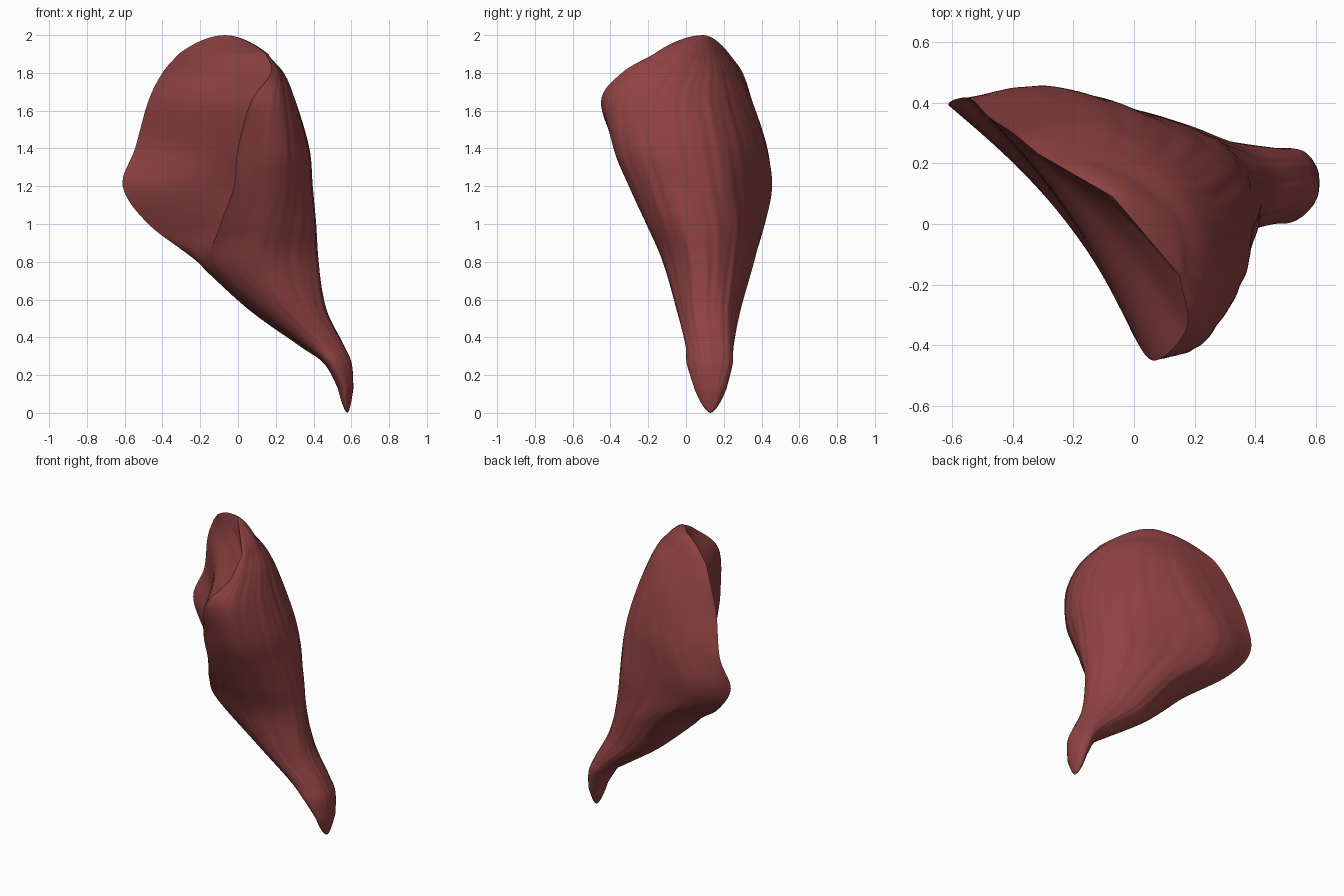
import bpy, bmesh, math
from mathutils import Vector

if "Cube" in bpy.data.objects:
    bpy.data.objects.remove(bpy.data.objects["Cube"])

# Horizontal sections, bottom to top: z, then six x,y points:
# back-left edge, front edge, front-right, right, back-right, back
ROWS = [
    (0.13, .53, .17, .54, .07, .57, .045, .607, .10, .605, .18, .565, .215),
    (0.26, .46, .18, .47, .03, .53, .01, .60, .09, .58, .215, .52, .245),
    (0.36, .32, .18, .36, .03, .46, .00, .555, .08, .53, .22, .42, .25),
    (0.55, .055, .20, .12, .02, .28, -.05, .455, .05, .42, .22, .20, .29),
    (0.80, -.215, .19, -.13, -.04, .16, -.12, .42, .04, .32, .25, .00, .36),
    (1.00, -.475, .335, -.09, -.18, .20, -.20, .41, .00, .28, .27, -.20, .415),
    (1.20, -.61, .39, -.02, -.295, .24, -.28, .39, -.05, .29, .24, -.25, .45),
    (1.40, -.545, .415, .00, -.37, .24, -.36, .375, -.10, .27, .21, -.14, .415),
    (1.65, -.475, .35, .07, -.45, .23, -.38, .305, -.12, .21, .155, -.10, .33),
    (1.80, -.40, .30, .175, -.34, .22, -.26, .235, -.05, .12, .15, -.12, .26),
    (1.90, -.315, .23, .15, -.17, .16, -.12, .13, .02, .01, .14, -.16, .21),
]
SEG, STEP = 24, 8


def catmull(a, b, c, d, t):
    return 0.5 * (2 * b + (c - a) * t + (2 * a - 5 * b + 4 * c - d) * t * t
                  + (3 * b - a - 3 * c + d) * t ** 3)


def ring(p, z):
    """One closed outline: hollow inner face and curved outer belly, rounding off low down."""
    w = min(1, max(0, (0.95 - z) / 0.22))
    w = w * w * (3 - 2 * w)
    hollow = Vector((p[0].y - p[1].y, p[1].x - p[0].x, 0))
    mid = sum(p, Vector()) / 6
    out = []
    for s in range(6):
        a, b, c, d = (p[(s + k) % 6] for k in (-1, 0, 1, 2))
        for i in range(SEG):
            t = i / SEG
            soft = catmull(a, b, c, d, t)
            if s == 0:
                hard = b.lerp(c, t) + hollow * 0.05 * math.sin(math.pi * t)
            else:
                hard = catmull(b if s == 1 else a, b, c, c if s == 5 else d, t)
            v = hard.lerp(soft, w)
            if s > 0:  # shallow fibre ripples on the belly
                u = s + t
                fade = math.sin(math.pi * (u - 1) / 5) * min(1, z / 0.8, (2 - z) / 0.4)
                r = math.sin(u * 17 + 3 * z) + 0.7 * math.sin(u * 29 - 2 * z)
                v += (v - mid).normalized() * 0.002 * r * fade
            out.append(Vector((v.x, v.y, z)))
    return out


# Smoothly interpolate the sections along the height
secs = [[Vector((r[1 + 2 * i], r[2 + 2 * i], r[0])) for i in range(6)] for r in ROWS]
rings, n = [], len(secs)
for s in range(n - 1):
    q = [secs[min(n - 1, max(0, s + k))] for k in (-1, 0, 1, 2)]
    if s == n - 2:  # keep the slope running into the crown
        q[3] = [2 * b - a for a, b in zip(q[1], q[2])]
    for i in range(STEP):
        pts = [catmull(q[0][j], q[1][j], q[2][j], q[3][j], i / STEP) for j in range(6)]
        rings.append(ring(pts, pts[0].z))
rings.append(ring(secs[-1], ROWS[-1][0]))


def close(base, tip, root):
    """Shrink an end ring toward its tip along a rounded curve."""
    res = []
    for i in range(1, 12):
        t = 1 - (1 - i / 12) ** 1.5
        f = (1 - t) ** root
        res.append([Vector((tip.x + (v.x - tip.x) * f, tip.y + (v.y - tip.y) * f,
                            v.z + (tip.z - v.z) * t)) for v in base])
    return res


top, bottom = Vector((-0.07, 0.09, 2.0)), Vector((0.58, 0.13, 0.0))
rings = close(rings[0], bottom, 0.6)[::-1] + rings + close(rings[-1], top, 0.55)

# Muscle body
bm = bmesh.new()
grid = [[bm.verts.new(v) for v in r] for r in rings]
m = len(grid[0])
for lo, hi in zip(grid, grid[1:]):
    for i in range(m):
        j = (i + 1) % m
        bm.faces.new((lo[i], lo[j], hi[j], hi[i]))
for r, tip in ((grid[0], bottom), (grid[-1], top)):
    c = bm.verts.new(tip)
    for i in range(m):
        bm.faces.new((r[i], r[(i + 1) % m], c))
bmesh.ops.recalc_face_normals(bm, faces=bm.faces)
mesh = bpy.data.meshes.new("fan_muscle")
bm.to_mesh(mesh)
bm.free()
obj = bpy.data.objects.new("fan_muscle", mesh)
bpy.context.collection.objects.link(obj)

mat = bpy.data.materials.new("muscle_red")
mat.diffuse_color = (0.28, 0.055, 0.055, 1)
mat.use_nodes = True
mat.node_tree.nodes["Principled BSDF"].inputs["Base Color"].default_value = mat.diffuse_color
mesh.materials.append(mat)

bpy.context.view_layer.objects.active = obj
obj.select_set(True)
bpy.ops.object.shade_smooth_by_angle(angle=math.radians(40))
